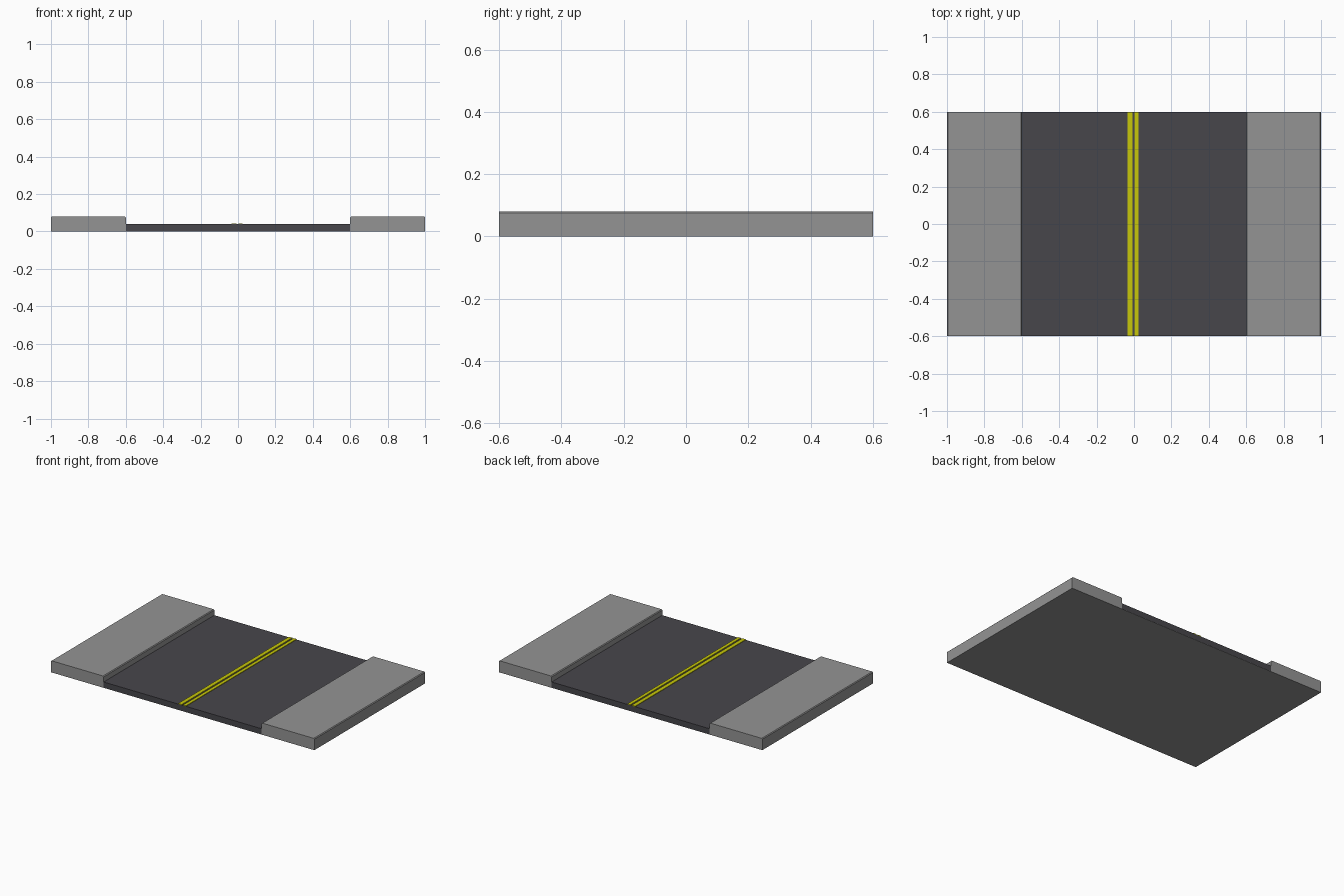
import bpy
import bmesh

if "Cube" in bpy.data.objects:
    bpy.data.objects.remove(bpy.data.objects["Cube"])


def srgb(c):
    return c / 12.92 if c <= 0.04045 else ((c + 0.055) / 1.055) ** 2.4


def material(name, r, g, b):
    m = bpy.data.materials.new(name)
    m.diffuse_color = (srgb(r), srgb(g), srgb(b), 1)
    m.use_nodes = True
    m.node_tree.nodes["Principled BSDF"].inputs["Base Color"].default_value = m.diffuse_color
    return m


concrete = material("concrete_grey", 0.58, 0.58, 0.58)
asphalt = material("asphalt_dark", 0.28, 0.275, 0.295)
yellow = material("line_yellow", 0.78, 0.78, 0.04)

HALF_Y = 0.6


def extrude_profile(name, points, mat):
    """Sweep an x-z outline along the whole length of the road."""
    bm = bmesh.new()
    face = bm.faces.new([bm.verts.new((x, -HALF_Y, z)) for x, z in points])
    ext = bmesh.ops.extrude_face_region(bm, geom=[face])
    verts = [v for v in ext["geom"] if isinstance(v, bmesh.types.BMVert)]
    bmesh.ops.translate(bm, verts=verts, vec=(0, 2 * HALF_Y, 0))
    bmesh.ops.recalc_face_normals(bm, faces=bm.faces)
    me = bpy.data.meshes.new(name)
    bm.to_mesh(me)
    bm.free()
    me.materials.append(mat)
    ob = bpy.data.objects.new(name, me)
    bpy.context.collection.objects.link(ob)
    return ob


def strip(name, x0, x1, z0, z1, mat):
    return extrude_profile(name, [(x0, z0), (x1, z0), (x1, z1), (x0, z1)], mat)


# Raised pavements with slightly eased top edges
E = 0.005
for side, label in ((-1, "left"), (1, "right")):
    outline = [(0.6, 0), (1, 0), (1, 0.08 - E), (1 - E, 0.08),
               (0.6 + E, 0.08), (0.6, 0.08 - E)]
    extrude_profile("pavement_" + label, [(side * x, z) for x, z in outline], concrete)

# Thin concrete underside and the road surface on it
strip("road_base", -0.6, 0.6, 0, 0.002, concrete)
strip("road", -0.6, 0.6, 0.002, 0.04, asphalt)

# Double centre line
strip("centre_line_left", -0.034, -0.008, 0.039, 0.044, yellow)
strip("centre_line_right", 0.003, 0.025, 0.039, 0.044, yellow)
